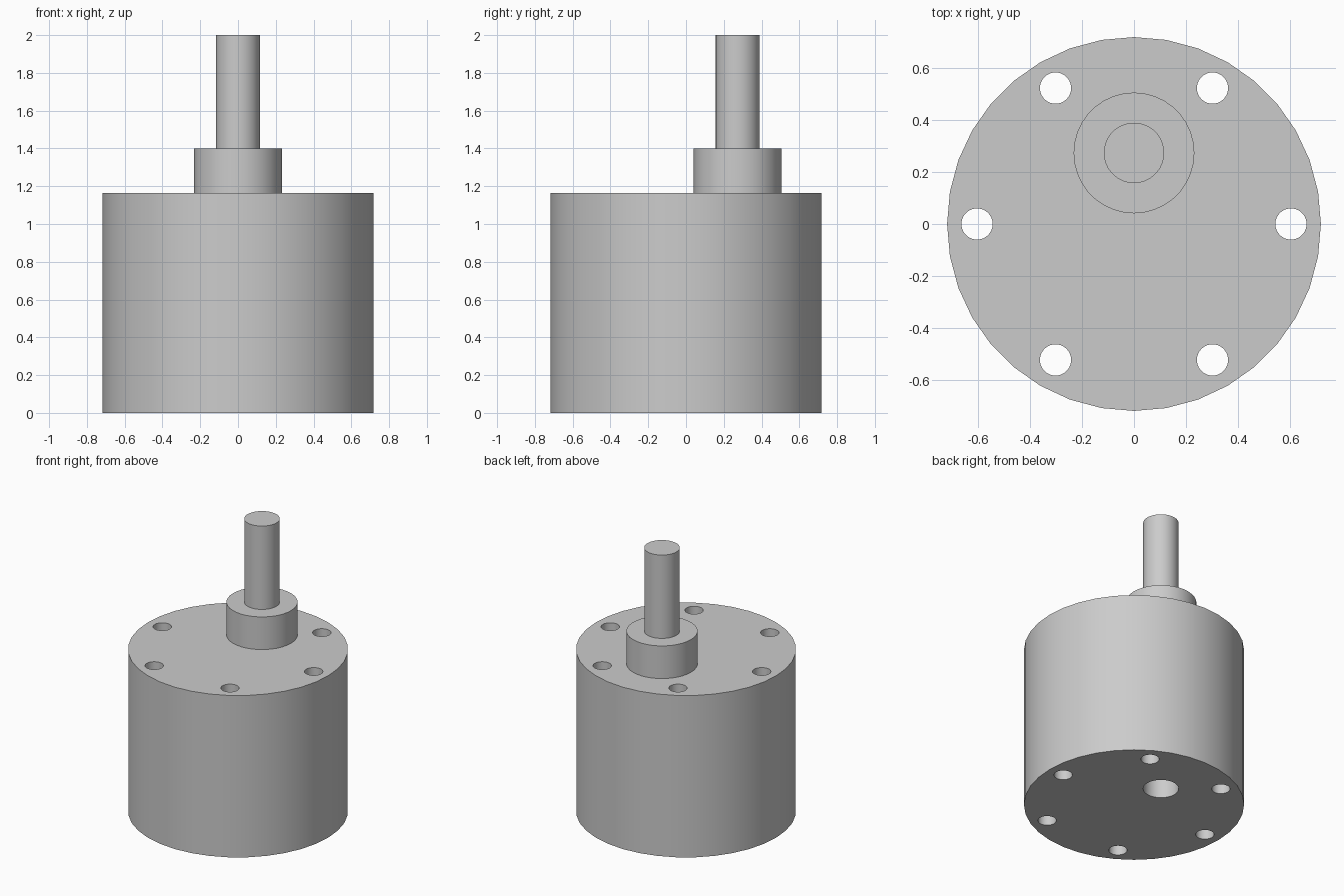
import bpy
import math

cube = bpy.data.objects.get("Cube")
if cube:
    bpy.data.objects.remove(cube, do_unlink=True)

SIDES = 36
BODY_R, BODY_TOP = 0.718, 1.165
BOSS_R, BOSS_TOP = 0.232, 1.4
SHAFT_R, SHAFT_TOP, SHAFT_Y = 0.116, 2.0, 0.273
HOLE_R, HOLE_RING = 0.06, 0.603

grey = bpy.data.materials.new("plain_grey")
grey.use_nodes = True
colour = (0.6, 0.6, 0.6, 1)
grey.diffuse_color = colour
grey.node_tree.nodes["Principled BSDF"].inputs["Base Color"].default_value = colour


def cylinder(name, radius, bottom, top, x=0, y=0):
    bpy.ops.mesh.primitive_cylinder_add(
        vertices=SIDES, radius=radius, depth=top - bottom,
        location=(x, y, (bottom + top) / 2))
    obj = bpy.context.object
    obj.name = name
    obj.data.materials.append(grey)
    return obj


def activate(obj):
    bpy.ops.object.select_all(action="DESELECT")
    obj.select_set(True)
    bpy.context.view_layer.objects.active = obj


def drill(target, radius, x, y):
    """Cut a vertical through hole and discard the cutter."""
    cutter = cylinder("hole_cutter", radius, -0.1, BODY_TOP + 0.1, x, y)
    cutter.hide_render = True
    mod = target.modifiers.new("hole", "BOOLEAN")
    mod.operation = "DIFFERENCE"
    mod.solver = "EXACT"
    mod.object = cutter
    activate(target)
    bpy.ops.object.modifier_apply(modifier=mod.name)
    bpy.data.objects.remove(cutter, do_unlink=True)


# Round housing with a ring of screw holes and the shaft bore
housing = cylinder("housing", BODY_R, 0, BODY_TOP)
for i in range(6):
    angle = i * math.pi / 3
    drill(housing, HOLE_R, HOLE_RING * math.cos(angle), HOLE_RING * math.sin(angle))
drill(housing, SHAFT_R, 0, SHAFT_Y)

# Offset boss, and the output shaft seated in it
boss = cylinder("shaft_boss", BOSS_R, BODY_TOP, BOSS_TOP, y=SHAFT_Y)
shaft = cylinder("output_shaft", SHAFT_R, BOSS_TOP - 0.1, SHAFT_TOP, y=SHAFT_Y)

# Smooth walls with crisp rims
for part in (housing, boss, shaft):
    activate(part)
    bpy.ops.object.shade_smooth_by_angle(angle=math.radians(30))
